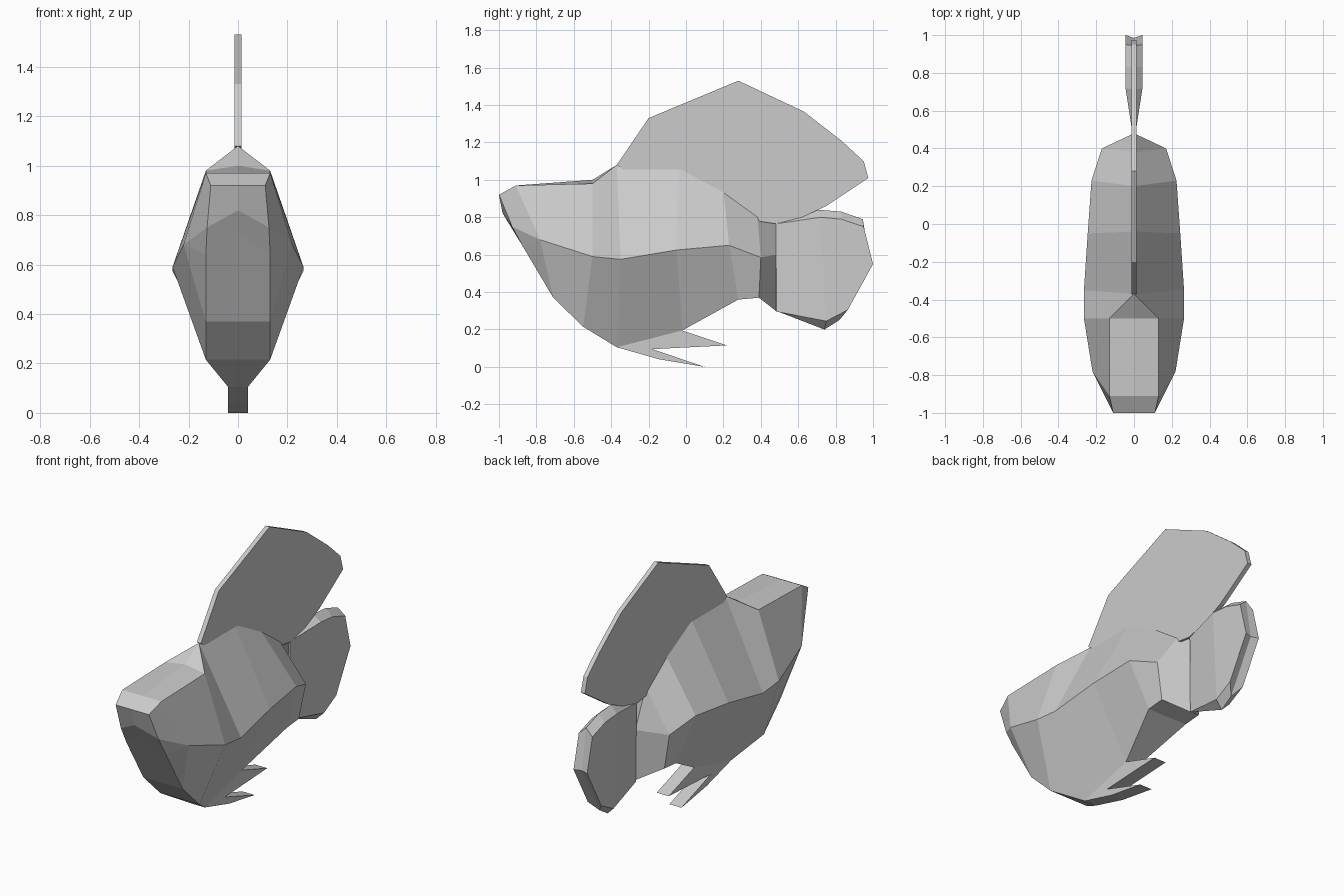
import bpy, bmesh

if "Cube" in bpy.data.objects:
    bpy.data.objects.remove(bpy.data.objects["Cube"])


def build(name, faces, mirror=True):
    """Make an object from faces given as point lists, mirrored over x = 0."""
    bm = bmesh.new()
    cache, done = {}, set()
    sides = (1, -1) if mirror else (1,)
    for s in sides:
        for f in faces:
            pts = []
            for x, y, z in f:
                p = (round(s * x, 4) + 0.0, y, z)
                if p not in pts:
                    pts.append(p)
            key = frozenset(pts)
            if len(pts) < 3 or key in done:
                continue
            done.add(key)
            for p in pts:
                if p not in cache:
                    cache[p] = bm.verts.new(p)
            bm.faces.new([cache[p] for p in pts])
    bmesh.ops.recalc_face_normals(bm, faces=bm.faces[:])
    mesh = bpy.data.meshes.new(name)
    bm.to_mesh(mesh)
    bm.free()
    obj = bpy.data.objects.new(name, mesh)
    bpy.context.collection.objects.link(obj)
    return obj


def slab(name, profile, half):
    """Flat plate: a y-z profile given thickness along x."""
    n = len(profile)
    a = [(half, y, z) for y, z in profile]
    b = [(-half, y, z) for y, z in profile]
    walls = [[a[i], a[(i + 1) % n], b[(i + 1) % n], b[i]] for i in range(n)]
    return build(name, [a, b] + walls, mirror=False)


def flat(p):
    return (0, p[1], p[2])


# Body: lengthwise lines from nose to tail root
ridge = [(0, -1, .92), (0, -.91, .97), (0, -.5, 1.0), (0, -.37, 1.08),
         (0, -.04, 1.08), (0, .2, .95), (0, .38, .82), (0, .48, .765)]
brow = [(.11, -1, .92), (.13, -.91, .97), (.13, -.5, .98)] + ridge[3:]
side = [(.125, -.93, .75), (.22, -.78, .68), (.265, -.5, .59), (.265, -.35, .575),
        (.245, -.05, .625), (.225, .23, .65), (.17, .4, .585), (0, .48, .6)]
belly = [(.13, -.87, .64), (.13, -.71, .37), (.13, -.55, .215), (.04, -.37, .105),
         (.04, -.02, .195), (.13, .28, .36), (.13, .39, .37), (0, .48, .3)]
faces = []
for i in range(7):
    faces.append([ridge[i], brow[i], brow[i + 1], ridge[i + 1]])
    faces.append([brow[i], side[i], side[i + 1], brow[i + 1]])
    if i:
        faces.append([side[i], belly[i], belly[i + 1], side[i + 1]])
        faces.append([belly[i], flat(belly[i]), flat(belly[i + 1]), belly[i + 1]])

# Mouth: upper lip, mouth band and lower jaw
lip, jaw = (0, -.98, .82), (0, -.92, .73)
faces += [[ridge[0], brow[0], side[0], lip],
          [lip, side[0], belly[0], jaw],
          [side[0], side[1], belly[0]],
          [belly[0], side[1], belly[1]],
          [jaw, belly[0], belly[1], flat(belly[1])]]
build("body", faces)

# Top fin
slab("top_fin", [(-.37, 1.08), (-.2, 1.33), (.28, 1.53), (.63, 1.365), (.83, 1.21),
                 (.95, 1.1), (.975, 1.01), (.75, .86), (.62, .8), (.48, .765),
                 (.38, .78), (.2, .9), (-.04, 1.03), (-.33, 1.05)], .0135)

# Forked bottom fin
slab("bottom_fin", [(-.37, .105), (-.14, .04), (.1, 0), (-.18, .095),
                    (.22, .115), (-.02, .195)], .04)

# Tail: flat cheeks around a centre rim, grooved at the back
cheek = [(.008, .48, .765), (.045, .72, .8), (.045, .83, .79), (.045, .95, .75),
         (.045, 1, .55), (.045, .865, .305), (.045, .75, .245), (.008, .485, .295)]
rim = [(0, .48, .765), (0, .71, .84), (0, .83, .83), (0, .945, .79),
       (0, .985, .55), (0, .82, .25), (0, .74, .2), (0, .48, .3)]
faces = [[cheek[0], cheek[1], cheek[6], cheek[7]], cheek[1:7]]
faces += [[cheek[i], cheek[(i + 1) % 8], rim[(i + 1) % 8], rim[i]] for i in range(8)]
build("tail", faces)
